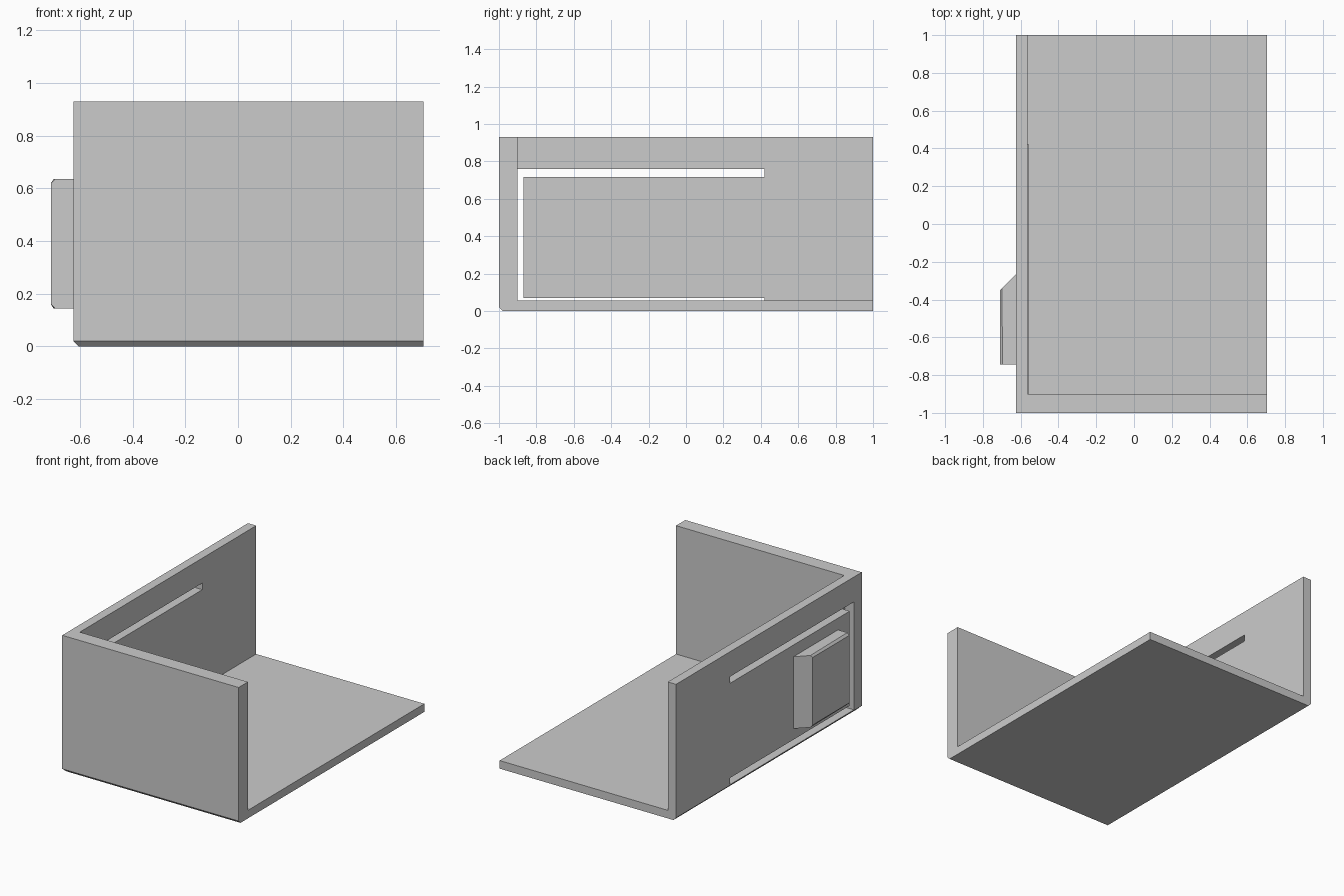
import bpy, bmesh, math
from mathutils import Vector

cube = bpy.data.objects.get("Cube")
if cube:
    bpy.data.objects.remove(cube, do_unlink=True)

GREY = 0.6
grey = bpy.data.materials.new("plain grey")
grey.use_nodes = True
grey.diffuse_color = (GREY, GREY, GREY, 1)
grey.node_tree.nodes["Principled BSDF"].inputs["Base Color"].default_value = (GREY, GREY, GREY, 1)

LEFT, INNER, RIGHT = -0.625, -0.563, 0.705
FRONT, FRONT_IN, BACK = -1.0, -0.9, 1.0
FLOOR, TOP = 0.055, 0.93


def finish(name, bm):
    bmesh.ops.recalc_face_normals(bm, faces=bm.faces)
    mesh = bpy.data.meshes.new(name)
    bm.to_mesh(mesh)
    bm.free()
    mesh.materials.append(grey)
    obj = bpy.data.objects.new(name, mesh)
    bpy.context.collection.objects.link(obj)
    return obj


def add_box(bm, lo, hi):
    lo, hi = Vector(lo), Vector(hi)
    verts = bmesh.ops.create_cube(bm, size=1)["verts"]
    for v in verts:
        v.co = (lo + hi) / 2 + v.co * (hi - lo)
    return verts


def box(name, lo, hi):
    bm = bmesh.new()
    add_box(bm, lo, hi)
    return finish(name, bm)


def cut(target, cutter):
    cutter.hide_render = True
    mod = target.modifiers.new("cut", "BOOLEAN")
    mod.operation = "DIFFERENCE"
    mod.solver = "EXACT"
    mod.object = cutter
    bpy.context.view_layer.objects.active = target
    bpy.ops.object.modifier_apply(modifier=mod.name)
    bpy.data.objects.remove(cutter, do_unlink=True)


# Tray body: solid block with chamfered lower front and side edges
bm = bmesh.new()
add_box(bm, (LEFT, FRONT, 0), (RIGHT, BACK, TOP))
low = [e for e in bm.edges if all(v.co.z < 0.01 for v in e.verts)
       and (all(v.co.x < 0 for v in e.verts) or all(v.co.y < 0 for v in e.verts))]
bmesh.ops.bevel(bm, geom=low, offset=0.02, segments=1, affect="EDGES")
tray = finish("tray_body", bm)

# Hollow, open to the back, the top and one side
cut(tray, box("hollow_cutter", (INNER, FRONT_IN, FLOOR), (1, 1.2, 1.2)))

# Scooped upper corner of the front wall
bm = bmesh.new()
bmesh.ops.create_cone(bm, cap_ends=True, segments=96, radius1=0.307, radius2=0.307, depth=0.4)
for v in bm.verts:
    v.co = Vector((0.88 + v.co.x, -1 + v.co.z, 1.007 + v.co.y))
cut(tray, finish("scoop_cutter", bm))

# U-shaped slot that frees a springy flap in the side wall
slots = [((-0.915, 0.715), (0.42, 0.76)),
         ((-0.915, 0.025), (0.42, 0.07)),
         ((-0.915, 0.025), (-0.87, 0.76))]
for (y0, z0), (y1, z1) in slots:
    cut(tray, box("slot_cutter", (-0.8, y0, z0), (-0.558, y1, z1)))

# Latch on the flap: sloped at the back, thin chamfers above and below
bm = bmesh.new()
outline = [(LEFT + 0.005, -0.745), (-0.71, -0.745), (-0.71, -0.35), (-0.7, -0.34), (LEFT + 0.005, -0.26)]
face = bm.faces.new([bm.verts.new((x, y, 0.145)) for x, y in outline])
top = bmesh.ops.extrude_face_region(bm, geom=[face])["geom"]
for v in top:
    if isinstance(v, bmesh.types.BMVert):
        v.co.z = 0.635
edges = [e for e in bm.edges if all(v.co.x < -0.705 for v in e.verts)
         and abs(e.verts[0].co.y - e.verts[1].co.y) > 0.1]
bmesh.ops.bevel(bm, geom=edges, offset=0.015, segments=1, affect="EDGES")
finish("latch", bm)

# Smooth only the curved scoop
bpy.ops.object.select_all(action="DESELECT")
tray.select_set(True)
bpy.context.view_layer.objects.active = tray
bpy.ops.object.shade_smooth_by_angle(angle=math.radians(20))
